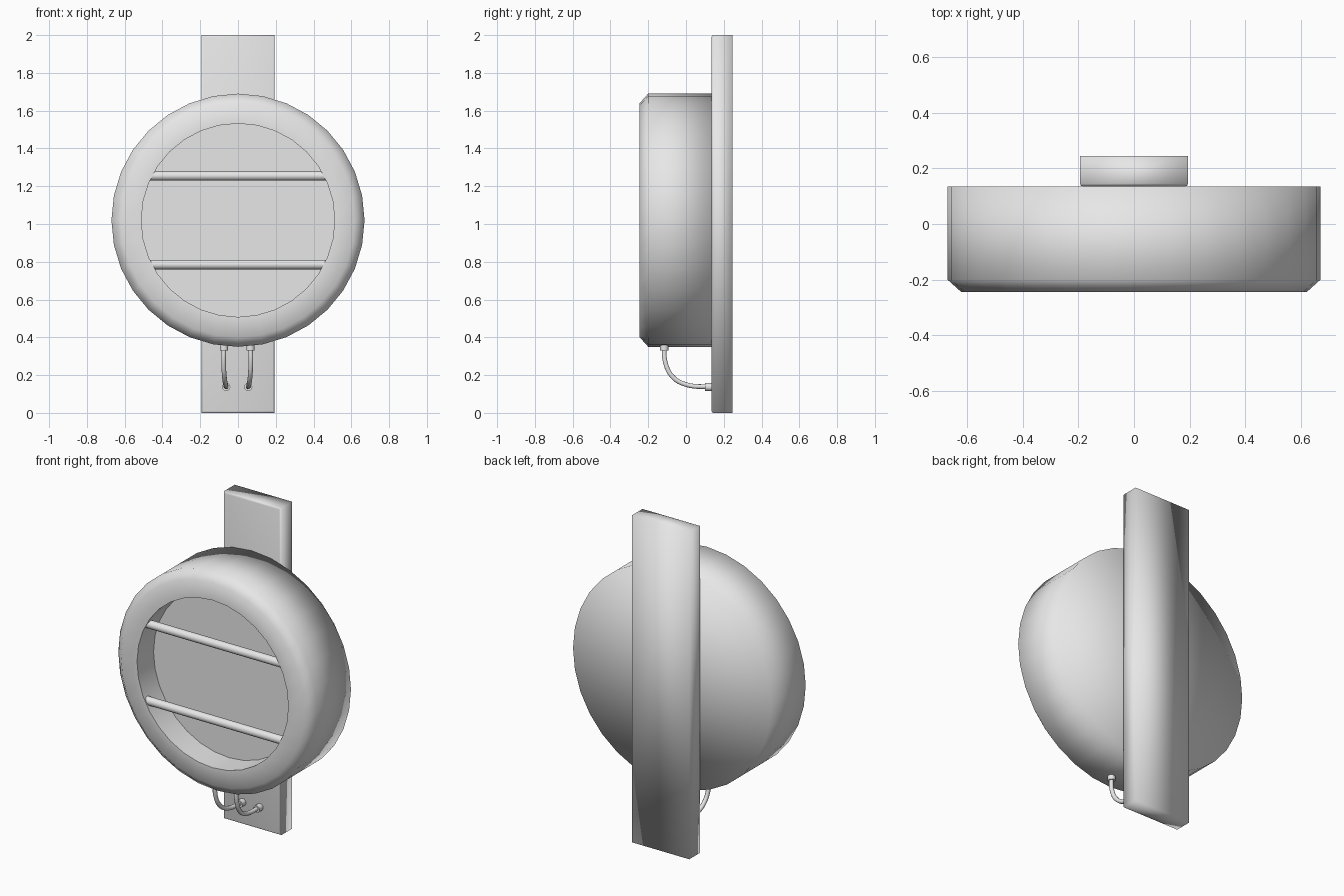
import bpy, bmesh, math
from mathutils import Vector

cube = bpy.data.objects.get("Cube")
if cube:
    bpy.data.objects.remove(cube, do_unlink=True)

GREY = (0.8, 0.8, 0.8, 1)
mat = bpy.data.materials.new("light grey")
mat.use_nodes = True
mat.diffuse_color = GREY
mat.node_tree.nodes["Principled BSDF"].inputs["Base Color"].default_value = GREY

CENTRE_Z = 1.02
SEGMENTS = 32


def finish(name, bm, smooth=True):
    """Turn a bmesh into a named object."""
    bmesh.ops.recalc_face_normals(bm, faces=bm.faces)
    mesh = bpy.data.meshes.new(name)
    bm.to_mesh(mesh)
    bm.free()
    mesh.materials.append(mat)
    for p in mesh.polygons:
        p.use_smooth = smooth
    ob = bpy.data.objects.new(name, mesh)
    bpy.context.collection.objects.link(ob)
    return ob


def rod(name, start, end, radius, sides=16):
    """Capped cylinder between two points."""
    start, end = Vector(start), Vector(end)
    axis = end - start
    bm = bmesh.new()
    bmesh.ops.create_cone(bm, cap_ends=True, segments=sides, radius1=radius,
                          radius2=radius, depth=axis.length)
    ob = finish(name, bm)
    for p in ob.data.polygons:
        p.use_smooth = len(p.vertices) == 4
    for e in ob.data.edges:
        a, b = (ob.data.vertices[i].co.z for i in e.vertices)
        e.use_edge_sharp = abs(a - b) < 1e-4
    ob.location = (start + end) / 2
    ob.rotation_euler = axis.to_track_quat('Z', 'Y').to_euler()
    return ob


# Round housing: profile of (radius, y) spun about the y axis
profile = [(0, 0.135), (0.67, 0.135), (0.67, -0.2), (0.62, -0.245),
           (0.512, -0.245), (0.512, -0.085), (0, -0.085)]
bm = bmesh.new()
pts = [bm.verts.new((r, y, 0)) for r, y in profile]
edges = [bm.edges.new(pair) for pair in zip(pts, pts[1:])]
bmesh.ops.spin(bm, geom=pts + edges, cent=(0, 0, 0), axis=(0, 1, 0),
               angle=math.tau, steps=SEGMENTS, use_duplicate=False)
bmesh.ops.remove_doubles(bm, verts=bm.verts, dist=0.0005)
for e in bm.edges:      # crisp lip and crisp recess corner
    if all(abs(math.hypot(v.co.x, v.co.z) - 0.512) < 0.001 for v in e.verts):
        a, b = e.verts
        e.smooth = abs(a.co.y - b.co.y) > 0.01
housing = finish("round_housing", bm)
housing.location.z = CENTRE_Z

# Mounting plank with softened front edges
bm = bmesh.new()
bmesh.ops.create_cube(bm, size=1)
for v in bm.verts:
    v.co = (v.co.x * 0.388, v.co.y * 0.11 + 0.19, v.co.z * 2 + 1)
front = [e for e in bm.edges if all(v.co.y < 0.19 for v in e.verts)]
bmesh.ops.bevel(bm, geom=front, offset=0.01, segments=2, profile=0.5,
                affect='EDGES')
finish("mounting_plank", bm)

# Two bars across the opening
for label, z in (("upper", 1.255), ("lower", 0.785)):
    rod(label + "_bar", (-0.47, -0.215, z), (0.47, -0.215, z), 0.025)

# Two cables with end fittings, from the housing to the plank
for label, side, shift in (("right", -1, -0.004), ("left", 1, -0.004)):
    top, mid, low = (side * d + shift for d in (0.07, 0.072, 0.058))
    path = [(top, -0.115, 0.36), (mid, -0.11, 0.27), (mid - side * 0.004, -0.07, 0.19),
            (low + side * 0.004, 0.0, 0.15), (low, 0.125, 0.137)]
    curve = bpy.data.curves.new(label + "_cable", 'CURVE')
    curve.dimensions = '3D'
    curve.bevel_depth = 0.013
    curve.bevel_resolution = 2
    curve.resolution_u = 6
    spline = curve.splines.new('BEZIER')
    spline.bezier_points.add(len(path) - 1)
    for bp, co in zip(spline.bezier_points, path):
        bp.co = co
        bp.handle_left_type = bp.handle_right_type = 'AUTO'
    curve.materials.append(mat)
    bpy.context.collection.objects.link(bpy.data.objects.new(label + "_cable", curve))
    rod(label + "_cable_top_fitting", (top, -0.115, 0.33), (top, -0.115, 0.37), 0.022, 12)
    rod(label + "_cable_plank_fitting", (low, 0.1, 0.137), (low, 0.14, 0.137), 0.022, 12)
